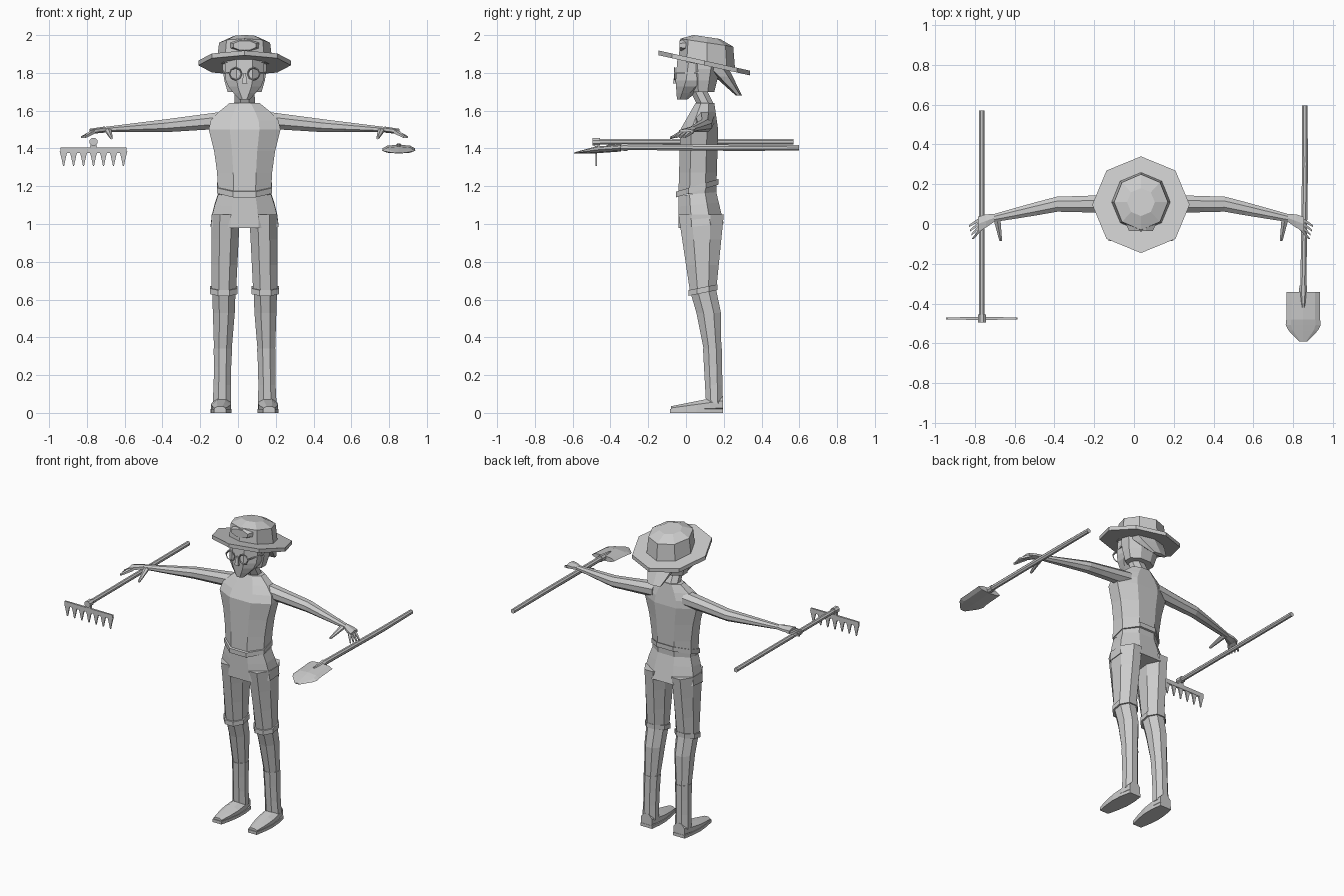
import bpy
import bmesh
import math
from mathutils import Vector

default_cube = bpy.data.objects.get("Cube")
if default_cube:
    bpy.data.objects.remove(default_cube, do_unlink=True)

grey = bpy.data.materials.new("plain_grey")
grey.use_nodes = True
colour = (.6, .6, .6, 1)
grey.diffuse_color = colour
grey.node_tree.nodes["Principled BSDF"].inputs["Base Color"].default_value = colour

# The figure stands slightly to one side of the tools
BODY_CENTRE = .035


def section(centre, size, axis, sides, corner_front, tilt):
    """Corner points of one cross-section, square to the main axis."""
    start = 0 if corner_front else .5
    grow = 1 if corner_front else 1 / math.cos(math.pi / sides)
    points = []
    for i in range(sides):
        angle = math.tau * (i + start) / sides
        u = size[0] * grow * math.cos(angle)
        v = size[1] * grow * math.sin(angle)
        offset = {"x": (0, u, v), "y": (u, 0, v), "z": (u, v, v * tilt)}[axis]
        points.append(centre + Vector(offset))
    return points


def limb(name, begin, end, begin_size, end_size, bulge=0, steps=3, sides=8,
         corner_front=False, tilt=0, mirror=1, centre=BODY_CENTRE):
    """Tapered faceted tube between two points; bulge widens its middle."""
    begin, end = Vector(begin), Vector(end)
    begin_size, end_size = Vector(begin_size), Vector(end_size)
    span = [abs(part) for part in end - begin]
    axis = "xyz"[span.index(max(span))]
    bm = bmesh.new()
    loops = []
    for step in range(steps + 1):
        t = step / steps
        size = begin_size.lerp(end_size, t)
        size.x *= 1 + bulge * math.sin(math.pi * t)
        points = section(begin.lerp(end, t), size, axis, sides, corner_front, tilt)
        loops.append([bm.verts.new((p.x * mirror + centre, p.y, p.z)) for p in points])
    for lower, upper in zip(loops, loops[1:]):
        for i in range(sides):
            j = (i + 1) % sides
            bm.faces.new((lower[i], lower[j], upper[j], upper[i]))
    bm.faces.new(loops[0])
    bm.faces.new(loops[-1])
    bmesh.ops.recalc_face_normals(bm, faces=bm.faces)
    mesh = bpy.data.meshes.new(name)
    bm.to_mesh(mesh)
    bm.free()
    mesh.materials.append(grey)
    part = bpy.data.objects.new(name, mesh)
    bpy.context.collection.objects.link(part)


def pair(name, *shape, **options):
    """Build a part on both sides of the body."""
    limb("left_" + name, *shape, mirror=1, **options)
    limb("right_" + name, *shape, mirror=-1, **options)


def band(build, name, middle, size, height, tilt):
    """Short raised band around a limb."""
    rise = Vector((0, 0, height / 2))
    build(name, Vector(middle) - rise, Vector(middle) + rise, size, size, steps=1, tilt=tilt)


# Landmarks of the body
waist, chest, collar = (0, .06, 1.16), (0, .07, 1.5), (0, .1, 1.64)
crotch, hip, knee = (0, .08, .99), (.1, .08, 1.05), (.11, .09, .65)
calf, boot_top, ankle = (.11, .12, .53), (.115, .14, .34), (.12, .15, .05)
shoulder, elbow = (.11, .1, 1.55), (.42, .1, 1.52)
wrist, knuckles = (.74, .03, 1.5), (.82, 0, 1.49)
chin, cheek, brow = (0, -.02, 1.66), (0, .04, 1.76), (0, .06, 1.88)

# Torso and neck
waist_size, chest_size = (.14, .1), (.19, .1)
limb("torso", waist, chest, waist_size, chest_size, bulge=-.08)
limb("shoulders", chest, collar, chest_size, (.08, .05), bulge=.2)
limb("neck", collar, cheek, (.055, .045), (.05, .045), steps=1)

# Trousers with a waistband and rolled cuffs
limb("hips", waist, crotch, waist_size, (.18, .12), bulge=.04, tilt=.1)
band(limb, "waistband", (0, .06, 1.19), (.146, .112), .03, tilt=.3)
pair("thigh", hip, knee, (.075, .12), (.065, .07))
band(pair, "cuff", knee, (.073, .077), .03, tilt=.2)

# Shins, boots and soles
calf_size, boot_size = (.058, .065), (.047, .047)
pair("knee_part", knee, calf, (.062, .07), calf_size, steps=1)
pair("shin", calf, boot_top, calf_size, boot_size, steps=2)
pair("boot_shaft", boot_top, ankle, (.049, .05), (.049, .044), bulge=-.08)
pair("foot", (.12, .195, .045), (.13, -.08, .02), (.04, .045), (.03, .015), bulge=.5, steps=4)
pair("sole", (.12, .197, .01), (.13, -.085, .01), (.042, .01), (.032, .01),
     bulge=.5, steps=4, sides=4)

# Arms and palms
elbow_size, wrist_size, palm_size = (.038, .034), (.02, .014), (.036, .012)
pair("upper_arm", shoulder, elbow, (.05, .045), elbow_size, bulge=-.05)
pair("forearm", elbow, wrist, elbow_size, wrist_size, bulge=.05)
pair("palm", wrist, knuckles, wrist_size, palm_size, bulge=.2, steps=2, sides=6)

# Fingers fan forwards from the knuckles
for finger in range(4):
    root = Vector(knuckles) + Vector((-.02, .03 - .017 * finger, 0))
    tip = root + Vector((.065 - .006 * finger, -.04 - .005 * finger, -.03))
    pair(f"finger_{finger + 1}", root, tip, (.011, .01), (.005, .005), sides=4)
pair("thumb", (.725, .03, 1.5), (.705, -.085, 1.455), (.018, .012), (.007, .006), sides=6)

# Head and hair
cheek_size = (.1, .095)
limb("jaw", chin, cheek, (.028, .028), cheek_size, bulge=.15)
limb("face", cheek, brow, cheek_size, (.104, .105), steps=1)
limb("nose", (0, -.05, 1.8), (0, -.055, 1.745), (.006, .01), (.014, .014), steps=1, sides=4)
limb("hair", (0, .09, 1.7), (0, .1, 1.88), (.09, .06), (.116, .095), bulge=.1)
limb("hair_tail", (0, .16, 1.83), (0, .28, 1.68), (.1, .055), (.045, .014), bulge=.1, sides=6)

# Spectacles
for label, side in (("left", 1), ("right", -1)):
    bpy.ops.mesh.primitive_torus_add(
        major_segments=8, minor_segments=4, major_radius=.032, minor_radius=.004,
        location=(BODY_CENTRE + side * .048, -.06, 1.795), rotation=(math.pi / 2, 0, 0))
    rim = bpy.context.object
    rim.name = label + "_spectacle_rim"
    rim.data.materials.append(grey)
pair("spectacle_arm", (.08, -.06, 1.8), (.112, .07, 1.8), (.004, .004), (.004, .004),
     steps=1, sides=4)

# Hat: eight sided, leaning back
brim_size, crown_size, rim_size = (.245, .243), (.15, .15), (.135, .14)
hat = dict(corner_front=True, steps=1)
limb("hat_brim", (0, .097, 1.84), (0, .097, 1.865), brim_size, brim_size, tilt=-.22, **hat)
limb("hat_crown", (0, .11, 1.84), (0, .11, 1.96), crown_size, rim_size, tilt=-.15, **hat)
limb("hat_top", (0, .11, 1.96), (0, .11, 1.99), rim_size, (.07, .07), tilt=-.15, **hat)
limb("hat_front_bump", (0, 0, 1.945), (0, -.035, 1.945), (.075, .035), (.06, .025), steps=1)

# Rake: handle, socket, neck, bar and teeth
rake_x, rake_y, handle_z = -.765, -.475, 1.435
tool = dict(centre=0)
pole, socket = (.014, .014), (.02, .02)
limb("rake_handle", (rake_x, .57, handle_z), (rake_x, rake_y, handle_z), pole, pole,
     steps=1, **tool)
limb("rake_socket", (rake_x, rake_y + .02, handle_z), (rake_x, rake_y - .02, handle_z),
     socket, socket, steps=1, **tool)
limb("rake_neck", (rake_x, rake_y, handle_z), (rake_x, rake_y, 1.39), (.012, .01), (.022, .006),
     steps=1, sides=4, **tool)
half_bar = .176
limb("rake_bar", (rake_x - half_bar, rake_y, 1.39), (rake_x + half_bar, rake_y, 1.39),
     (.005, .014), (.005, .014), bulge=.4, steps=6, sides=4, **tool)
for tooth in range(7):
    x = rake_x + (tooth - 3) * half_bar * .3
    limb(f"rake_tooth_{tooth + 1}", (x, rake_y, 1.385), (x, rake_y, 1.308),
         (.021, .005), (.003, .003), bulge=-.1, sides=4, **tool)

# Shovel: bent handle, socket, blade and rounded tip
shovel_x = .851
bend, neck = (.86, .3, 1.403), (shovel_x, -.36, 1.408)
limb("shovel_grip", (.858, .597, 1.403), bend, pole, (.015, .016), steps=1, **tool)
limb("shovel_handle", bend, neck, (.015, .016), (.015, .016), **tool)
limb("shovel_socket", (shovel_x, -.31, 1.407), (shovel_x, -.42, 1.405), socket, (.008, .014),
     bulge=.3, **tool)
blade_size = (.085, .018)
blade_middle = (shovel_x, -.48, 1.392)
limb("shovel_blade", (shovel_x, -.343, 1.402), blade_middle, blade_size, blade_size,
     steps=1, corner_front=True, **tool)
limb("shovel_tip", blade_middle, (shovel_x, -.592, 1.376), blade_size, (.02, .003),
     bulge=.4, steps=4, corner_front=True, **tool)
